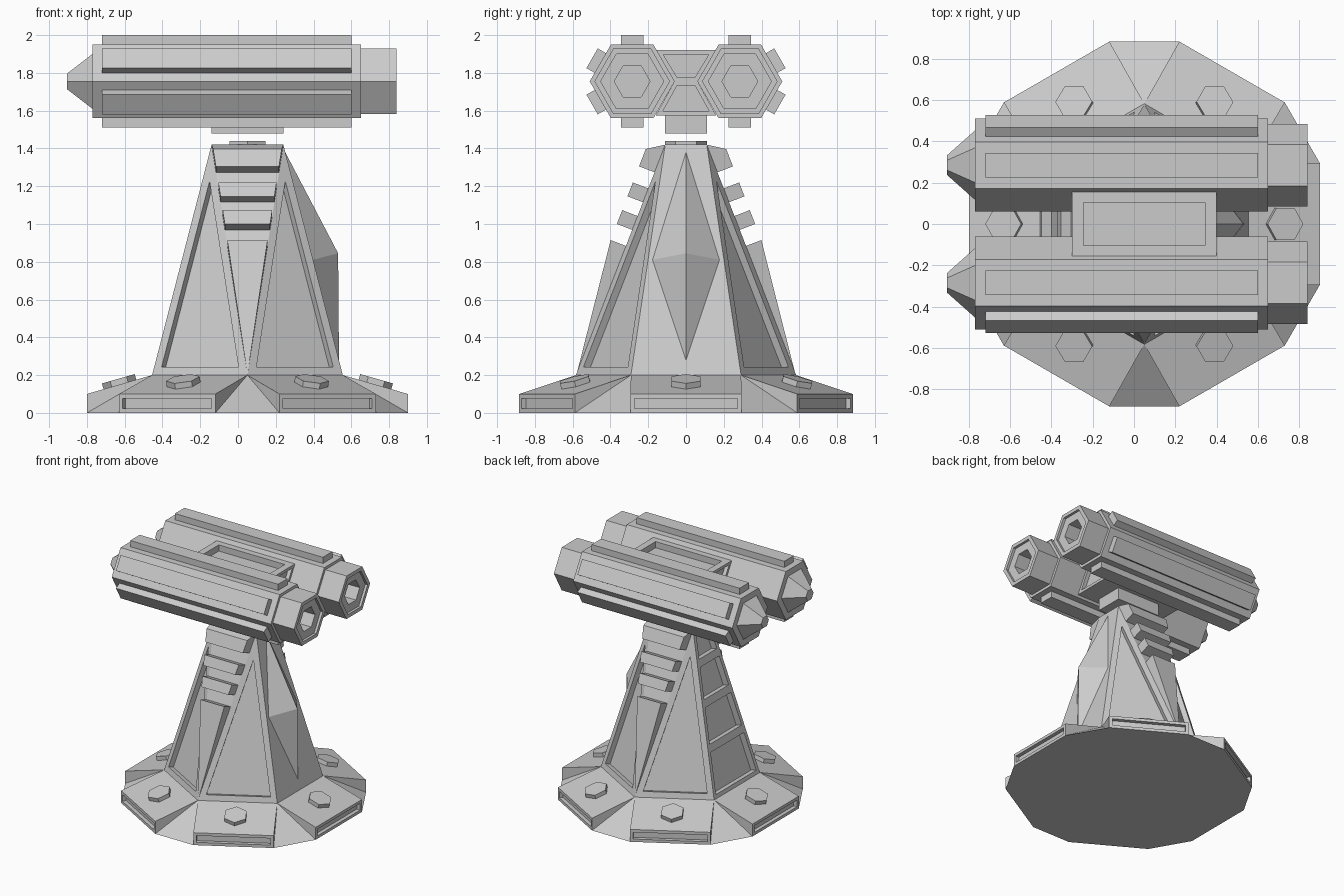
import bpy, bmesh
from math import sin, cos, pi, radians
from mathutils import Vector

if "Cube" in bpy.data.objects:
    bpy.data.objects.remove(bpy.data.objects["Cube"])

CX = 0.05  # axis of the pedestal


def finish(bm, name):
    bmesh.ops.recalc_face_normals(bm, faces=bm.faces[:])
    me = bpy.data.meshes.new(name)
    bm.to_mesh(me)
    bm.free()
    ob = bpy.data.objects.new(name, me)
    bpy.context.collection.objects.link(ob)
    return ob


def loft(name, rings):
    """Closed skin through rings of equal point count, capped at both ends."""
    bm = bmesh.new()
    vs = [[bm.verts.new(p) for p in r] for r in rings]
    n = len(vs[0])
    for a, b in zip(vs, vs[1:]):
        for i in range(n):
            j = (i + 1) % n
            bm.faces.new((a[i], a[j], b[j], b[i]))
    bm.faces.new(vs[0])
    bm.faces.new(vs[-1])
    return finish(bm, name)


def box(name, x, y, z):
    return loft(name, [[(x[0], y[0], h), (x[1], y[0], h), (x[1], y[1], h), (x[0], y[1], h)] for h in z])


def recess(bm, faces, margin, depth):
    """Frame each face and sink its inner panel with straight walls."""
    for f in faces:
        bmesh.ops.inset_individual(bm, faces=[f], thickness=margin, use_even_offset=True)
        bmesh.ops.inset_individual(bm, faces=[f], thickness=0, depth=-depth)


def polar(r, deg, z):
    return (CX + r * cos(radians(deg)), r * sin(radians(deg)), z)


# Base: six sloped pads with notches between them
bm = bmesh.new()
low, high, inner = [], [], []
for k in range(6):
    a = radians(60 * k)
    for s in (-1, 1):
        x, y = CX + 0.85 * cos(a) - s * 0.295 * sin(a), 0.85 * sin(a) + s * 0.295 * cos(a)
        low.append(bm.verts.new((x, y, 0)))
        high.append(bm.verts.new((x, y, 0.1)))
    inner.append(bm.verts.new(polar(0.583, 60 * k + 30, 0.2)))
pads = []
for k in range(6):
    a, b, c = 2 * k, 2 * k + 1, (2 * k + 2) % 12
    pads.append(bm.faces.new((low[a], low[b], high[b], high[a])))
    bm.faces.new((high[a], high[b], inner[k], inner[k - 1]))
    bm.faces.new((low[b], low[c], inner[k]))
    bm.faces.new((high[b], low[b], inner[k]))
    bm.faces.new((low[c], high[c], inner[k]))
bm.faces.new(low)
bm.faces.new(inner)
bmesh.ops.recalc_face_normals(bm, faces=bm.faces[:])
recess(bm, pads, 0.023, 0.03)
finish(bm, "base")

# Hex bolts on the pads
tilt = Vector((0.35, 0, -0.1)).normalized()
up = Vector((0.1, 0, 0.35)).normalized()
for k in range(6):
    rings = []
    for h in (-0.01, 0.032):
        ring = []
        for i in range(6):
            p = Vector((0.675, 0, 0.15)) + up * h + tilt * 0.09 * cos(i * pi / 3)
            p.y += 0.09 * sin(i * pi / 3)
            a = radians(60 * k)
            ring.append((CX + p.x * cos(a) - p.y * sin(a), p.x * sin(a) + p.y * cos(a), p.z))
        rings.append(ring)
    loft(f"bolt_{k}", rings)

# Tower: hexagonal foot tapering to a rectangular top
bm = bmesh.new()
foot = [bm.verts.new(polar(0.583, 60 * k + 30, 0.2)) for k in range(6)]
top = [bm.verts.new((CX + sx * 0.19, sy * 0.11, 1.42)) for sx, sy in ((1, 1), (-1, 1), (-1, -1), (1, -1))]
bm.faces.new(foot)
bm.faces.new(top)
panels = [bm.faces.new((foot[a], foot[b], top[t])) for a, b, t in ((0, 1, 0), (1, 2, 1), (3, 4, 2), (4, 5, 3))]
bm.faces.new((foot[1], top[0], top[1]))
bm.faces.new((foot[4], top[2], top[3]))
bm.faces.new((foot[5], foot[0], top[0], top[3]))
bm.faces.new((foot[2], foot[3], top[2], top[1]))
bmesh.ops.recalc_face_normals(bm, faces=bm.faces[:])
recess(bm, panels, 0.045, 0.04)


def ladder_faces():
    bm.normal_update()
    return [f for f in bm.faces if f.normal.x < -0.9 and abs(f.calc_center_median().y) < 0.02]


for z in (0.56, 0.88, 1.17):
    fs = ladder_faces()
    geom = list({g for f in fs for g in (f, *f.edges, *f.verts)})
    bmesh.ops.bisect_plane(bm, geom=geom, plane_co=(0, 0, z), plane_no=(0, 0, 1))
recess(bm, ladder_faces(), 0.03, 0.05)
finish(bm, "tower")

# Stepped ribs on the front and back triangles of the tower
for side, sy in (("front", -1), ("back", 1)):
    n = Vector((0, sy * 0.933, 0.36))

    def row(t, h):
        c = Vector((CX, sy * (0.58 - 0.47 * t), 0.2 + 1.22 * t)) + n * h
        w = 0.19 * t
        return [c - Vector((w, 0, 0)), c + Vector((w, 0, 0))]

    for i, (t0, t1, t2) in enumerate(((0.63, 0.69, 0.69), (0.75, 0.81, 0.81), (0.88, 0.955, 1.0))):
        loft(f"{side}_rib_{i}", [row(t0, -0.01) + row(t0, 0.088)[::-1],
                                 row(t2, -0.01 if t2 < 1 else 0) + row(t1, 0.088)[::-1]])
    loft(f"{side}_wedge", [row(0.01, -0.005) + row(0.01, 0.002)[::-1],
                           row(0.56, -0.01) + row(0.56, 0.088)[::-1]])

# Diamond fin on the right face
bm = bmesh.new()
face_x = lambda z: 0.555 - 0.31 * (z - 0.2) / 1.22
rim = [bm.verts.new((face_x(z) - 0.005, y, z)) for y, z in ((0, 1.38), (-0.18, 0.81), (0, 0.26), (0.18, 0.81))]
peak = bm.verts.new((0.53, 0, 0.845))
bm.faces.new(rim)
for i in range(4):
    bm.faces.new((rim[i], rim[(i + 1) % 4], peak))
finish(bm, "diamond_fin")

# Pivot socket on the tower top, and the mount above it
loft("pivot_socket", [[polar(r, 60 * k + 30, z) for k in range(6)]
                      for r, z in ((0.11, 1.41), (0.11, 1.44), (0.08, 1.44), (0.08, 1.425))])
box("head_mount", (-0.14, 0.24), (-0.11, 0.11), (1.48, 1.6))

# Twin barrels with tail cone, hollow muzzle and rails
ZC = 1.755
profile = ((-0.905, 0.048), (-0.77, 0.168), (-0.77, 0.225), (0.65, 0.225), (0.65, 0.2),
           (0.84, 0.2), (0.84, 0.167), (0.82, 0.167), (0.82, 0.095), (0.7, 0.095))
for side, s in (("front", -1), ("back", 1)):
    yc = s * 0.285
    loft(f"{side}_barrel", [[(x, yc + r * cos(k * pi / 3), ZC + r * sin(k * pi / 3)) for k in range(6)]
                            for x, r in profile])
    for i, deg in enumerate((90, 30, -30, -90)):
        a = radians(deg)
        rings = []
        for x in (-0.72, 0.60):
            rings.append([(x, yc + s * (d * cos(a) - w * sin(a)), ZC + d * sin(a) + w * cos(a))
                          for d, w in ((0.18, -0.06), (0.245, -0.06), (0.245, 0.06), (0.18, 0.06))])
        loft(f"{side}_rail_{i}", rings)

# Hourglass bridge between the barrels with sunken top and end panels
bm = bmesh.new()
levels = ((0.16, 1.575), (0.06, ZC), (0.16, 1.92))
ends = [[[bm.verts.new((x, sy * y, z)) for sy in (-1, 1)] for y, z in levels] for x in (-0.3, 0.4)]
sunk = []
for i in range(2):
    for e in ends:
        sunk.append(bm.faces.new((*e[i], *e[i + 1][::-1])))
    for j in range(2):
        bm.faces.new((ends[0][i][j], ends[1][i][j], ends[1][i + 1][j], ends[0][i + 1][j]))
bm.faces.new((*ends[0][0], *ends[1][0][::-1]))
lid = bm.faces.new((*ends[0][2], *ends[1][2][::-1]))
bmesh.ops.recalc_face_normals(bm, faces=bm.faces[:])
recess(bm, sunk, 0.022, 0.03)
recess(bm, [lid], 0.055, 0.05)
finish(bm, "barrel_bridge")
